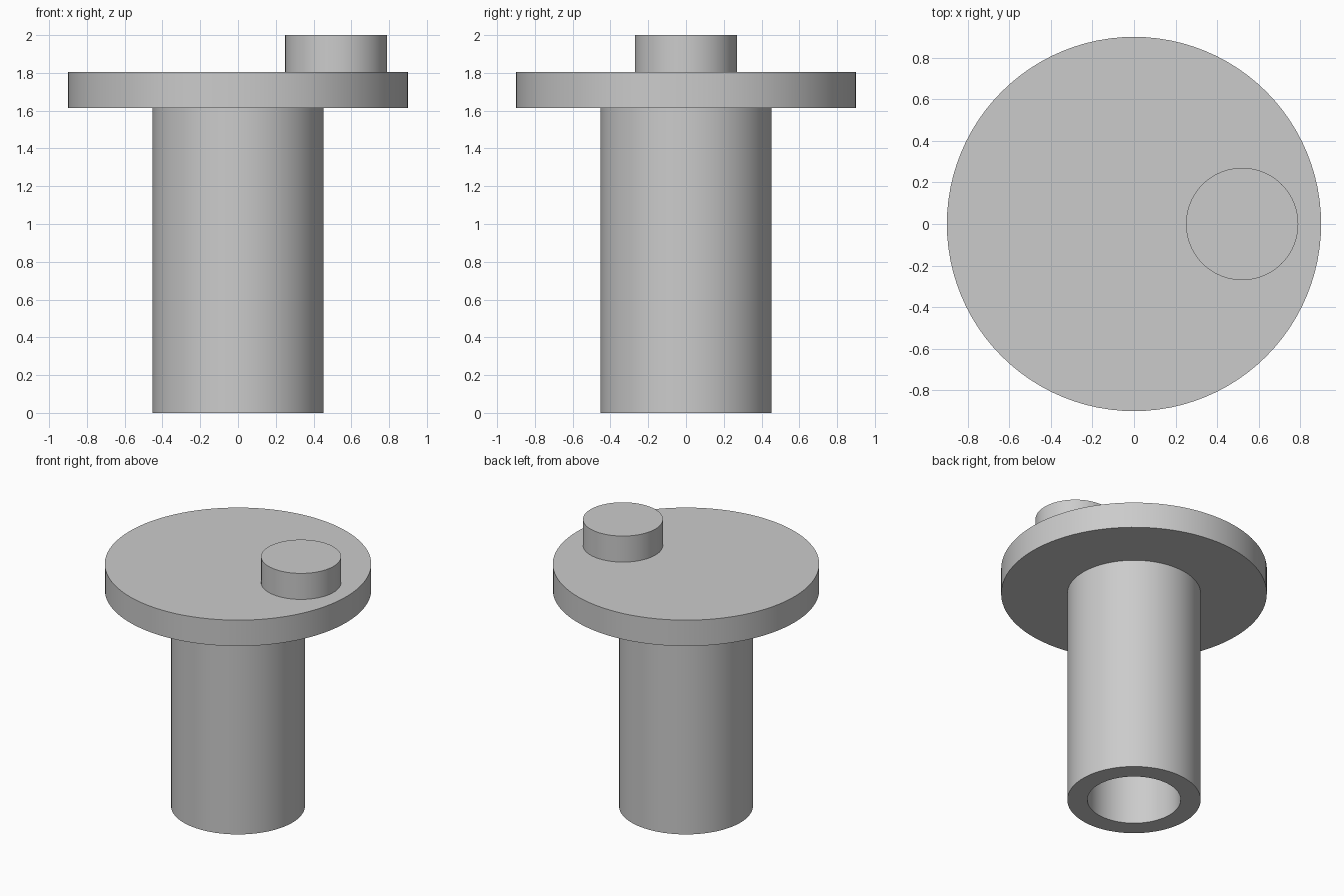
import bpy
import bmesh
from math import radians, tau
from mathutils import Vector

cube = bpy.data.objects.get("Cube")
if cube:
    bpy.data.objects.remove(cube, do_unlink=True)

SEGMENTS = 96
SHAFT_R, BORE_R, FLANGE_R, PIN_R = 0.452, 0.316, 0.9, 0.27
FLANGE_Z, PIN_Z, TOP_Z = 1.613, 1.806, 2.0
PIN_X = 0.52

grey = bpy.data.materials.new("plain grey")
grey.use_nodes = True
colour = (0.6, 0.6, 0.6, 1)
grey.diffuse_color = colour
grey.node_tree.nodes["Principled BSDF"].inputs["Base Color"].default_value = colour


def lathe(name, profile, x=0):
    """Revolve a (radius, height) profile about the vertical axis."""
    bm = bmesh.new()
    verts = [bm.verts.new((r, 0, z)) for r, z in profile]
    edges = [bm.edges.new(pair) for pair in zip(verts, verts[1:])]
    bmesh.ops.spin(bm, geom=verts + edges, cent=Vector(), axis=(0, 0, 1),
                   angle=tau, steps=SEGMENTS, use_merge=True)
    bmesh.ops.remove_doubles(bm, verts=bm.verts, dist=1e-5)
    bmesh.ops.recalc_face_normals(bm, faces=bm.faces)
    mesh = bpy.data.meshes.new(name)
    bm.to_mesh(mesh)
    bm.free()
    mesh.materials.append(grey)
    obj = bpy.data.objects.new(name, mesh)
    obj.location.x = x
    bpy.context.collection.objects.link(obj)
    bpy.ops.object.select_all(action="DESELECT")
    obj.select_set(True)
    bpy.context.view_layer.objects.active = obj
    bpy.ops.object.shade_smooth_by_angle(angle=radians(30))


# Hollow shaft with its bore closed by the flange disc
lathe("flanged_shaft", [
    (0, FLANGE_Z), (BORE_R, FLANGE_Z), (BORE_R, 0), (SHAFT_R, 0),
    (SHAFT_R, FLANGE_Z), (FLANGE_R, FLANGE_Z), (FLANGE_R, PIN_Z), (0, PIN_Z)])

# Off-centre pin on top of the flange
lathe("crank_pin", [(0, PIN_Z), (PIN_R, PIN_Z), (PIN_R, TOP_Z), (0, TOP_Z)], PIN_X)
